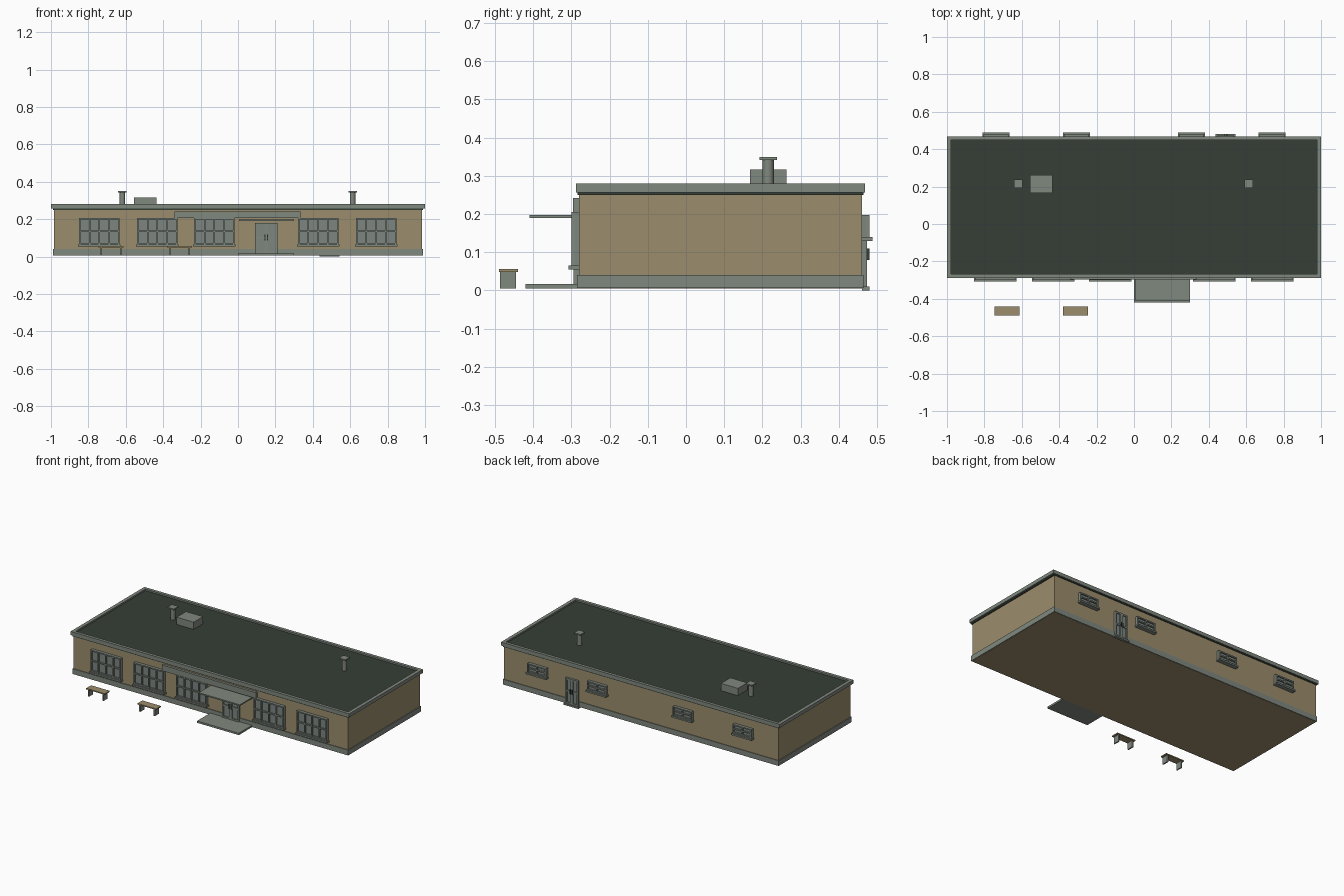
import bpy, math

cube = bpy.data.objects.get("Cube")
if cube:
    bpy.data.objects.remove(cube, do_unlink=True)


def material(name, rgb):
    m = bpy.data.materials.new(name)
    m.use_nodes = True
    m.diffuse_color = (*rgb, 1)
    m.node_tree.nodes["Principled BSDF"].inputs["Base Color"].default_value = (*rgb, 1)
    return m


TAN = material("tan wall", (0.33, 0.27, 0.15))
GREY = material("grey trim", (0.216, 0.246, 0.209))
DARK = material("dark roof", (0.037, 0.048, 0.037))
GLASS = material("window glass", (0.205, 0.24, 0.22))


def box(name, x, y, z, mat):
    """Box from (low, high) ranges on each axis."""
    lo, hi = zip(x, y, z)
    verts = [(a, b, c) for c in (lo[2], hi[2]) for b in (lo[1], hi[1]) for a in (lo[0], hi[0])]
    faces = [(0, 2, 3, 1), (4, 5, 7, 6), (0, 1, 5, 4), (2, 6, 7, 3), (0, 4, 6, 2), (1, 3, 7, 5)]
    mesh = bpy.data.meshes.new(name)
    mesh.from_pydata(verts, [], faces)
    mesh.materials.append(mat)
    ob = bpy.data.objects.new(name, mesh)
    bpy.context.collection.objects.link(ob)
    return ob


def out(wall, side, a, b):
    """Depth range measured outward from a wall facing side (-1 front, 1 back)."""
    return tuple(sorted((wall + side * a, wall + side * b)))


def grid_panel(name, x, z, wall, side, cols, rows, bar, depth):
    """Glazed panel: glass, outer frame and evenly spaced bars."""
    box(name + "_glass", x, out(wall, side, 0, depth * 0.5), z, GLASS)
    for i in range(cols + 1):
        c = x[0] + bar / 2 + (x[1] - x[0] - bar) * i / cols
        box(name + "_upright", (c - bar / 2, c + bar / 2), out(wall, side, 0, depth), z, GREY)
    for j in range(rows + 1):
        c = z[0] + bar / 2 + (z[1] - z[0] - bar) * j / rows
        box(name + "_crossbar", x, out(wall, side, 0, depth * 0.95), (c - bar / 2, c + bar / 2), GREY)


def window(name, x, z, wall, side, cols, rows):
    grid_panel(name, x, z, wall, side, cols, rows, 0.008, 0.02)
    box(name + "_sill", (x[0] - 0.005, x[1] + 0.005), out(wall, side, 0, 0.028),
        (z[0] - 0.01, z[0]), GREY)


def door(name, x, z, wall, side):
    """Double door with two glazed leaves and handles."""
    mid = sum(x) / 2
    for leaf in ((x[0], mid), (mid, x[1])):
        grid_panel(name + "_leaf", leaf, z, wall, side, 1, 2, 0.01, 0.014)
    for s in (-1, 1):
        c = mid + s * 0.007
        box(name + "_handle", (c - 0.002, c + 0.002), out(wall, side, 0.01, 0.02),
            (z[0] + 0.07, z[0] + 0.1), DARK)


FRONT, BACK = -0.28, 0.46

# Main building shell
box("walls", (-0.985, 0.985), (FRONT, BACK), (0.005, 0.25), TAN)
box("plinth", (-0.99, 0.99), (FRONT - 0.005, BACK + 0.004), (0.006, 0.04), GREY)
box("eave_band", (-0.99, 0.99), (FRONT - 0.004, BACK + 0.004), (0.25, 0.258), DARK)
box("roof_deck", (-0.985, 0.985), (FRONT, BACK), (0.256, 0.27), DARK)

# Raised rim around the roof
for s in (-1, 1):
    box("rim_end", tuple(sorted((s, s * 0.978))), (-0.288, 0.468), (0.257, 0.28), GREY)
for y in ((-0.288, -0.268), (0.448, 0.468)):
    box("rim_long", (-0.978, 0.978), y, (0.257, 0.28), GREY)

# Front windows
for x in (-0.85, -0.54, -0.235, 0.32, 0.63):
    window("front_window", (x, x + 0.217), (0.065, 0.205), FRONT, -1, 4, 2)

# Back windows
for x in (-0.805, -0.375, 0.24, 0.67):
    window("back_window", (x, x + 0.135), (0.14, 0.198), BACK, 1, 2, 2)

# Entrance: fascia board, canopy, step and door
box("fascia_board", (-0.34, 0.335), (FRONT - 0.016, FRONT), (0.205, 0.242), GREY)
box("canopy", (0.005, 0.3), (-0.41, FRONT), (0.19, 0.198), GREY)
box("entrance_step", (0, 0.3), (-0.42, FRONT), (0.005, 0.017), GREY)
door("front_door", (0.09, 0.212), (0.017, 0.18), FRONT, -1)

# Rear door with threshold
door("back_door", (0.445, 0.535), (0.01, 0.175), BACK, 1)
box("back_threshold", (0.437, 0.543), (BACK, BACK + 0.02), (0, 0.01), GREY)

# Roof vents and equipment box
for x in (-0.618, 0.613):
    bpy.ops.mesh.primitive_cylinder_add(vertices=12, radius=0.015, depth=0.08, location=(x, 0.215, 0.305))
    pipe = bpy.context.object
    pipe.name = "vent_pipe"
    pipe.data.materials.append(GREY)
    bpy.ops.object.shade_smooth_by_angle(angle=math.radians(40))
    box("vent_cap", (x - 0.023, x + 0.023), (0.192, 0.238), (0.342, 0.35), GREY)
box("roof_equipment", (-0.557, -0.435), (0.167, 0.263), (0.268, 0.317), GREY)

# Benches
for x in (-0.68, -0.312):
    box("bench_seat", (x - 0.067, x + 0.067), (-0.49, -0.44), (0.049, 0.056), TAN)
    for s in (-1, 1):
        c = x + s * 0.052
        box("bench_leg", (c - 0.004, c + 0.004), (-0.487, -0.445), (0.005, 0.049), GREY)
